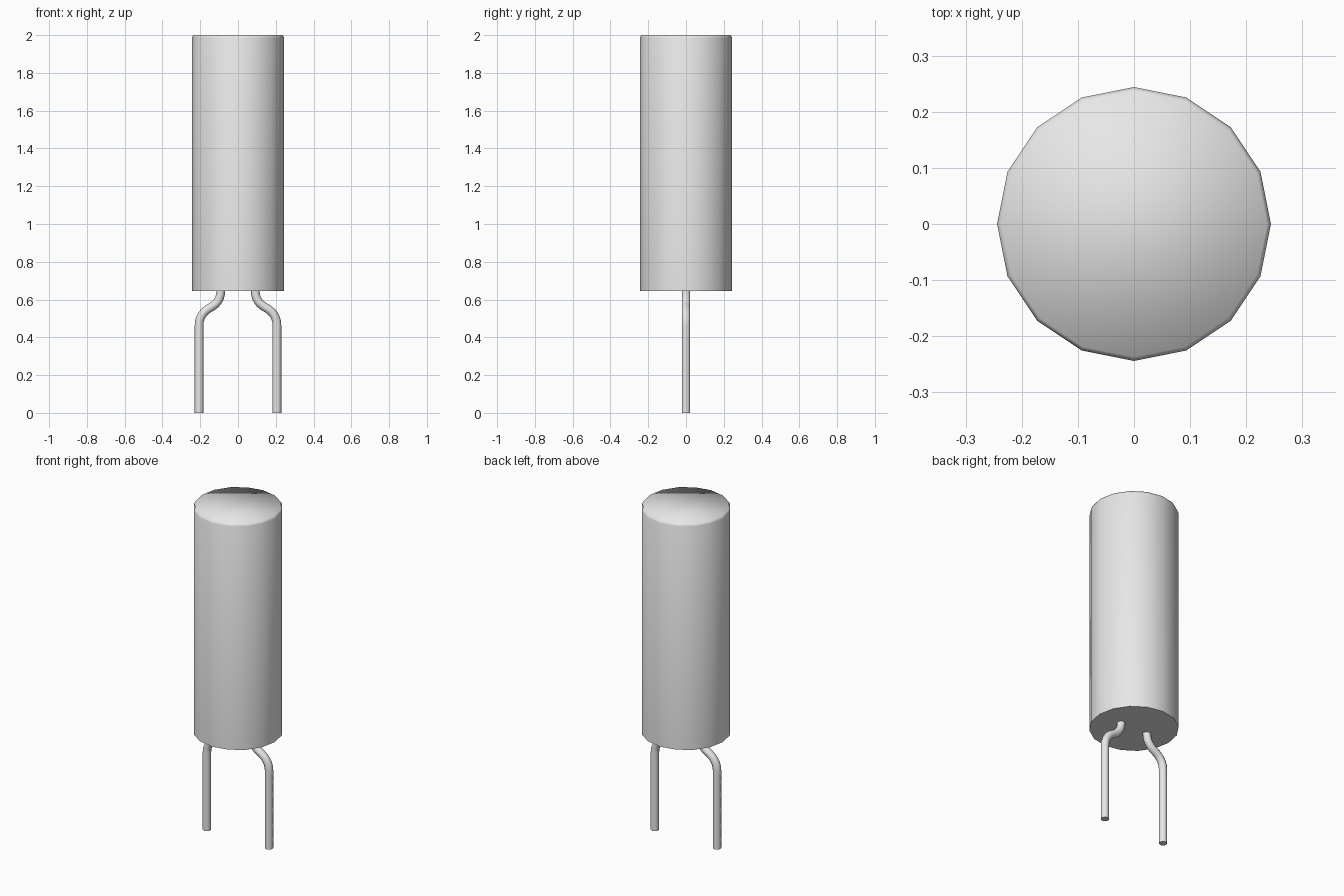
import bpy
import bmesh
import math

cube = bpy.data.objects.get("Cube")
if cube:
    bpy.data.objects.remove(cube, do_unlink=True)

metal = bpy.data.materials.new("light_grey_metal")
metal.use_nodes = True
grey = (0.8, 0.8, 0.8, 1.0)
metal.diffuse_color = grey
metal.node_tree.nodes["Principled BSDF"].inputs["Base Color"].default_value = grey


def smooth(obj, degrees):
    bpy.ops.object.select_all(action="DESELECT")
    obj.select_set(True)
    bpy.context.view_layer.objects.active = obj
    bpy.ops.object.shade_smooth_by_angle(angle=math.radians(degrees))


def add_can(name, profile, sides):
    """Stack rings of (radius, height) into a closed sixteen-sided can."""
    bm = bmesh.new()
    rings = []
    for radius, z in profile:
        rings.append([bm.verts.new((radius * math.cos(math.tau * i / sides),
                                    radius * math.sin(math.tau * i / sides), z))
                      for i in range(sides)])
    for low, high in zip(rings, rings[1:]):
        for i in range(sides):
            j = (i + 1) % sides
            bm.faces.new((low[i], low[j], high[j], high[i]))
    bm.faces.new(rings[0][::-1])
    bm.faces.new(rings[-1])
    mesh = bpy.data.meshes.new(name)
    bm.to_mesh(mesh)
    bm.free()
    obj = bpy.data.objects.new(name, mesh)
    bpy.context.collection.objects.link(obj)
    mesh.materials.append(metal)
    return obj


def add_lead(name, side):
    """Bent round wire: point, incoming handle and outgoing handle in x, z."""
    path = [((0.091, 0.65), (0.091, 0.66), (0.091, 0.595)),
            ((0.142, 0.56), (0.118, 0.575), (0.18, 0.54)),
            ((0.206, 0.465), (0.206, 0.51), (0.206, 0.4)),
            ((0.206, 0.0), (0.206, 0.1), (0.206, -0.1))]
    curve = bpy.data.curves.new(name, "CURVE")
    curve.dimensions = "3D"
    curve.bevel_depth = 0.023
    curve.bevel_resolution = 3
    curve.resolution_u = 6
    curve.use_fill_caps = True
    spline = curve.splines.new("BEZIER")
    spline.bezier_points.add(len(path) - 1)
    for point, (co, left, right) in zip(spline.bezier_points, path):
        point.handle_left_type = point.handle_right_type = "FREE"
        point.co = (side * co[0], 0, co[1])
        point.handle_left = (side * left[0], 0, left[1])
        point.handle_right = (side * right[0], 0, right[1])
    curve.materials.append(metal)
    obj = bpy.data.objects.new(name, curve)
    bpy.context.collection.objects.link(obj)
    bpy.ops.object.select_all(action="DESELECT")
    obj.select_set(True)
    bpy.context.view_layer.objects.active = obj
    bpy.ops.object.convert(target="MESH")
    smooth(bpy.context.view_layer.objects.active, 50)


# Cylindrical can with a softened top rim and a sharp base
can = add_can("can_body", [(0.244, 0.645), (0.244, 1.985), (0.237, 2.0)], 16)
smooth(can, 70)

# Pair of mirrored wire leads
add_lead("left_lead", 1)
add_lead("right_lead", -1)
